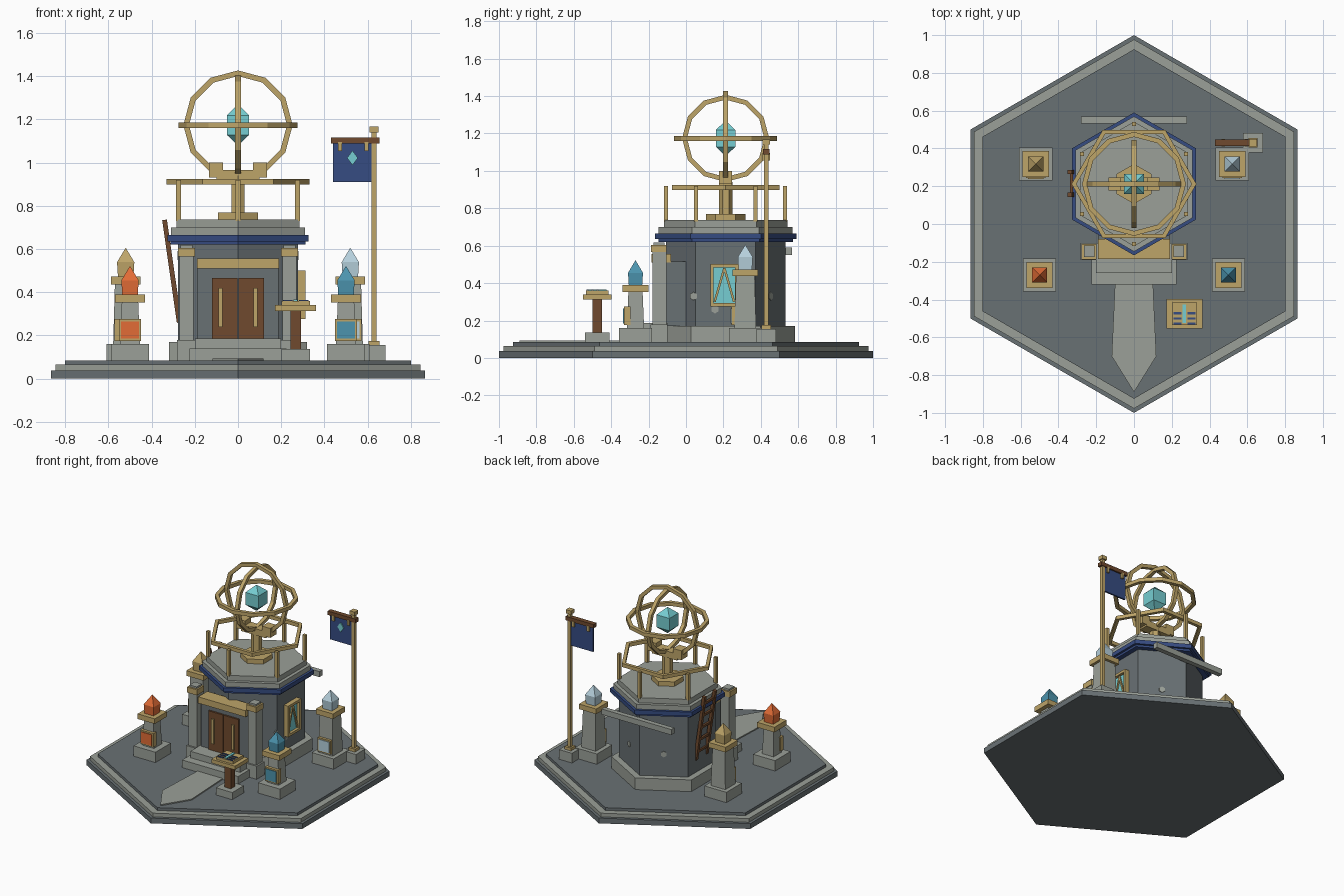
import bpy, bmesh, math
from mathutils import Vector

if "Cube" in bpy.data.objects:
    bpy.data.objects.remove(bpy.data.objects["Cube"], do_unlink=True)


def material(name, *rgb):
    lin = [((c / 255 + 0.055) / 1.055) ** 2.4 for c in rgb] + [1]
    m = bpy.data.materials.new(name)
    m.use_nodes = True
    m.diffuse_color = lin
    m.node_tree.nodes["Principled BSDF"].inputs["Base Color"].default_value = lin
    return m


SLATE = material("slate", 105, 113, 116)
STONE = material("pale_stone", 155, 160, 152)
GOLD = material("brass", 190, 165, 105)
WOOD = material("dark_wood", 112, 74, 46)
NAVY = material("navy", 54, 76, 130)
CYAN = material("cyan_crystal", 118, 206, 210)
ORANGE = material("orange_crystal", 226, 108, 54)
BLUE = material("blue_crystal", 76, 148, 174)
PALE = material("ice_crystal", 182, 208, 220)


def make(name, bm, mat, loc, rot=None):
    bmesh.ops.remove_doubles(bm, verts=bm.verts, dist=1e-5)
    bmesh.ops.recalc_face_normals(bm, faces=bm.faces)
    mesh = bpy.data.meshes.new(name)
    bm.to_mesh(mesh)
    bm.free()
    mesh.materials.append(mat)
    ob = bpy.data.objects.new(name, mesh)
    ob.location = loc
    if rot:
        ob.rotation_euler = rot
    bpy.context.collection.objects.link(ob)
    return ob


def box(name, mat, x, y, z, rot=None):
    """Box from three (low, high) ranges."""
    bm = bmesh.new()
    bmesh.ops.create_cube(bm, size=1)
    size = [b - a for a, b in (x, y, z)]
    bmesh.ops.scale(bm, vec=size, verts=bm.verts)
    return make(name, bm, mat, [(a + b) / 2 for a, b in (x, y, z)], rot)


def around(c, h):
    return (c - h, c + h)


def loft(name, mat, sides, profile, loc=(0, 0, 0), start=90, ring=False, rot=None):
    """Turn (radius, z) points around z; ring joins the profile to itself."""
    bm = bmesh.new()
    rows = []
    for r, z in profile:
        angles = [math.radians(start + 360 * i / sides) for i in range(sides)]
        rows.append([bm.verts.new((r * math.cos(a), r * math.sin(a), z)) for a in angles])
    pairs = list(zip(rows, rows[1:]))
    if ring:
        pairs.append((rows[-1], rows[0]))
    else:
        bm.faces.new(rows[0])
        bm.faces.new(rows[-1])
    for low, high in pairs:
        for i in range(sides):
            j = (i + 1) % sides
            bm.faces.new((low[i], low[j], high[j], high[i]))
    return make(name, bm, mat, loc, rot)


def square(name, mat, profile, loc):
    """Four-sided loft given by half widths."""
    return loft(name, mat, 4, [(h * math.sqrt(2), z) for h, z in profile], loc, 45)


def hoop(name, sides, r, loc, rot=None, h=0.013):
    loft(name, GOLD, sides, [(r - h, -h), (r + h, -h), (r + h, h), (r - h, h)], loc, 0, True, rot)


def beam(name, mat, a, b, w, d):
    """Straight bar between two points."""
    a, b = Vector(a), Vector(b)
    n = (b - a).length / 2
    ob = box(name, mat, (-w, w), (-d, d), (-n, n))
    ob.location = (a + b) / 2
    ob.rotation_euler = (b - a).to_track_quat("Z", "Y").to_euler()


def plate(name, mat, pts, depth, loc, rot=None):
    bm = bmesh.new()
    face = bm.faces.new([bm.verts.new((x, y, 0)) for x, y in pts])
    new = bmesh.ops.extrude_face_region(bm, geom=[face])["geom"]
    bmesh.ops.translate(bm, vec=(0, 0, depth), verts=[v for v in new if isinstance(v, bmesh.types.BMVert)])
    return make(name, bm, mat, loc, rot)


# Stepped hexagonal ground
loft("ground_slab", SLATE, 6, [(1, 0), (1, 0.038)])
loft("ground_rim", STONE, 6, [(0.977, 0.038), (0.977, 0.065)])
loft("ground_floor", SLATE, 6, [(0.925, 0.065), (0.925, 0.085)])
plate("path", STONE, [(-0.1, -0.3), (-0.118, -0.7), (0, -0.89), (0.118, -0.7), (0.1, -0.3)], 0.009, (0, 0, 0.084))

# Tower
CY = 0.212
T = (0, CY, 0)
loft("tower_plinth", STONE, 6, [(0.37, 0.085), (0.37, 0.17)], T)
loft("tower_wall", SLATE, 6, [(0.32, 0.17), (0.32, 0.63)], T)
loft("blue_band_lower", NAVY, 6, [(0.36, 0.62), (0.36, 0.635)], T)
loft("blue_band", NAVY, 6, [(0.378, 0.635), (0.378, 0.665)], T)
loft("roof_lower", STONE, 6, [(0.358, 0.665), (0.358, 0.7)], T)
loft("roof_upper", STONE, 6, [(0.33, 0.7), (0.33, 0.737)], T)
box("back_beam", STONE, (-0.28, 0.28), (0.533, 0.568), (0.55, 0.59))
for y, z, turn in ((0.155, 0.26, 0), (0.04, 0.33, 0), (0.47, 0.33, 60), (0.47, 0.33, 120)):
    a = math.radians(turn)
    r = 0.277
    if turn:
        pos = (r * math.cos(a), CY + r * math.sin(a), z)
    else:
        pos = (r, y, z)
    loft("wall_patch", STONE, 6, [(0.022, -0.004), (0.022, 0.004)], pos, 0, rot=(0, math.pi / 2, a))

# Roof railing
for i in range(6):
    a = math.radians(30 + 60 * i)
    x, y = 0.318 * math.cos(a), CY + 0.318 * math.sin(a)
    box("rail_post", GOLD, around(x, 0.011), around(y, 0.011), (0.73, 0.92))
hoop("roof_rail", 6, 0.318, (0, CY, 0.912))

# Ringed globe with crystal
loft("globe_foot", GOLD, 6, [(0.106, 0.737), (0.106, 0.77)], T)
loft("globe_column", GOLD, 6, [(0.036, 0.77), (0.036, 0.94)], T)
box("globe_cradle", GOLD, (-0.1, 0.1), around(CY, 0.035), (0.92, 0.967))
for s in (-1, 1):
    box("cradle_block", GOLD, around(s * 0.102, 0.033), around(CY, 0.035), (0.932, 1.0))
C = (0, CY, 1.174)
hoop("ring_level", 12, 0.262, C)
hoop("ring_front", 12, 0.24, C, (math.pi / 2, 0, 0))
hoop("ring_side", 12, 0.22, C, (0, math.pi / 2, 0))
square("core_crystal", CYAN, [(0, -0.095), (0.052, -0.045), (0.052, 0.045), (0, 0.095)], C)

# Porch, door and steps
box("door_surround", SLATE, (-0.187, 0.187), (-0.155, 0.1), (0.17, 0.515))
box("lintel", GOLD, (-0.19, 0.19), (-0.185, -0.08), (0.51, 0.556))
box("step_lower", STONE, (-0.225, 0.225), (-0.32, -0.1), (0.085, 0.14))
box("step_upper", STONE, (-0.2, 0.2), (-0.26, -0.1), (0.14, 0.187))
for s in (-1, 1):
    box("door_leaf", WOOD, around(s * 0.061, 0.059), (-0.168, -0.15), (0.187, 0.467))
    box("door_handle", GOLD, around(s * 0.081, 0.009), (-0.18, -0.165), (0.24, 0.42))
    x = s * 0.238
    box("pillar_base", STONE, around(x, 0.045), (-0.19, -0.1), (0.085, 0.18))
    box("pillar", STONE, around(x, 0.033), (-0.178, -0.105), (0.18, 0.565))
    box("pillar_capital", GOLD, around(x, 0.04), (-0.188, -0.105), (0.565, 0.605))
    box("pillar_top", STONE, around(x, 0.028), (-0.175, -0.115), (0.605, 0.618))

# Side window
box("window_glass", CYAN, (0.27, 0.292), (0.14, 0.27), (0.285, 0.49))
for s in (-1, 1):
    box("window_jamb", GOLD, (0.27, 0.312), around(0.205 + s * 0.066, 0.009), (0.275, 0.5))
    box("window_rail", GOLD, (0.27, 0.312), (0.132, 0.278), around(0.388 + s * 0.104, 0.009))
    beam("window_bar", GOLD, (0.295, 0.205 + s * 0.052, 0.3), (0.295, 0.205, 0.48), 0.006, 0.006)

# Leaning ladder
top, foot = Vector((-0.34, 0.215, 0.735)), Vector((-0.272, 0.215, 0.26))
off = Vector((0, 0.06, 0))
for s in (-1, 1):
    beam("ladder_rail", WOOD, foot + off * s, top + off * s, 0.011, 0.011)
for i in range(5):
    p = foot.lerp(top, 0.12 + 0.19 * i)
    beam("ladder_rung", WOOD, p - off, p + off, 0.008, 0.008)


# Crystal lamps
def lamp(x, y, height, half, crystal):
    loc = (x, y, 0)
    square("lamp_base", STONE, [(0.088, 0.085), (0.088, 0.16)], loc)
    square("lamp_column", STONE, [(half, 0.16), (half - 0.008, height)], loc)
    square("lamp_cap", GOLD, [(0.069, height), (0.069, height + 0.037)], loc)
    z = height + 0.037
    square("lamp_crystal", crystal, [(0.036, z), (0.04, z + 0.065), (0, z + 0.132)], loc)
    f = y - half
    box("lamp_panel_frame", GOLD, around(x, 0.052), (f - 0.015, f + 0.02), (0.175, 0.275))
    box("lamp_panel", crystal, around(x, 0.042), (f - 0.02, f), (0.185, 0.265))


lamp(-0.5, -0.27, 0.353, 0.046, ORANGE)
lamp(0.5, -0.27, 0.353, 0.046, BLUE)
lamp(-0.52, 0.317, 0.437, 0.058, GOLD)
lamp(0.52, 0.317, 0.437, 0.058, PALE)

# Banner
PX, PY = 0.63, 0.43
square("banner_base", STONE, [(0.052, 0.085), (0.052, 0.155)], (PX, PY, 0))
square("banner_collar", GOLD, [(0.025, 0.155), (0.025, 0.175)], (PX, PY, 0))
square("banner_pole", GOLD, [(0.012, 0.17), (0.012, 1.145)], (PX, PY, 0))
square("pole_finial", GOLD, [(0.02, 1.14), (0.02, 1.167)], (PX, PY, 0))
box("banner_bar", WOOD, (0.43, 0.655), around(PY, 0.017), (1.088, 1.116))
box("banner_cloth", NAVY, (0.44, 0.617), around(PY, 0.006), (0.91, 1.09))
for x in (0.473, 0.595):
    box("banner_strap", GOLD, around(x, 0.009), around(PY, 0.02), (1.055, 1.095))
plate("banner_emblem", CYAN, [(0, -0.034), (0.025, 0), (0, 0.034), (-0.025, 0)], 0.008, (0.53, PY - 0.005, 1.022), (math.pi / 2, 0, 0))

# Reading stand
SX, SY = 0.267, -0.475
square("stand_base", STONE, [(0.066, 0.085), (0.066, 0.137)], (SX, SY, 0))
square("stand_post", WOOD, [(0.025, 0.137), (0.025, 0.32)], (SX, SY, 0))
box("stand_desk", GOLD, around(SX, 0.095), around(SY, 0.077), (0.313, 0.34))
box("stand_book", GOLD, around(SX, 0.066), around(SY, 0.06), (0.34, 0.36))
box("book_ribbon", CYAN, around(SX, 0.009), around(SY, 0.05), (0.358, 0.366))
for s in (-1, 1):
    for i in range(3):
        box("book_line", NAVY, around(SX + s * 0.037, 0.022), around(SY - 0.052 + 0.027 * i, 0.006), (0.358, 0.365))
